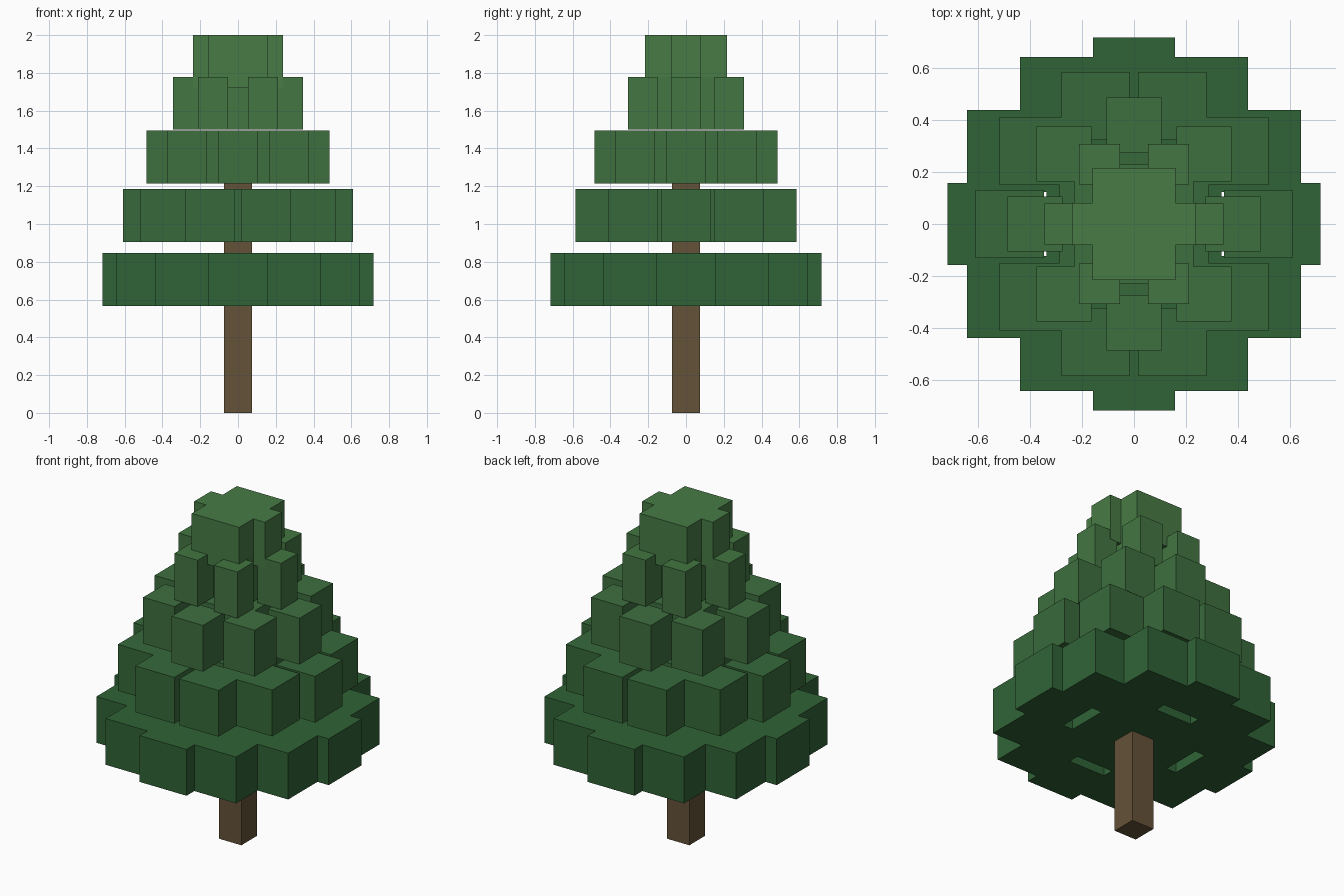
import bpy
import bmesh
import math
from mathutils import Matrix, Vector

if "Cube" in bpy.data.objects:
    bpy.data.objects.remove(bpy.data.objects["Cube"])


def add_box(bm, center, size):
    m = Matrix.Translation(center) @ Matrix.Diagonal(Vector((*size, 1)))
    bmesh.ops.create_cube(bm, size=1, matrix=m)


def finish(bm, name, color):
    mesh = bpy.data.meshes.new(name)
    bm.to_mesh(mesh)
    bm.free()
    mat = bpy.data.materials.new(name + "_color")
    mat.diffuse_color = (*color, 1)
    mat.use_nodes = True
    mat.node_tree.nodes["Principled BSDF"].inputs["Base Color"].default_value = mat.diffuse_color
    mesh.materials.append(mat)
    obj = bpy.data.objects.new(name, mesh)
    bpy.context.collection.objects.link(obj)


# Trunk
bm = bmesh.new()
add_box(bm, (0, 0, 0.65), (0.15, 0.15, 1.3))
finish(bm, "trunk", (0.13, 0.085, 0.04))

# Foliage tiers: block count, ring radius, block width, bottom height
HEIGHT = 0.28
tiers = [
    (12, 0.56, 0.314, 0.567),
    (10, 0.477, 0.262, 0.906),
    (8, 0.38, 0.21, 1.215),
    (6, 0.265, 0.157, 1.499),
    (6, 0.157, 0.16, 1.72),
]
low, high = Vector((0.03, 0.125, 0.037)), Vector((0.065, 0.2, 0.06))
for i, (count, radius, width, base) in enumerate(tiers):
    bm = bmesh.new()
    z = base + HEIGHT / 2
    # Square core, then a ring of axis-aligned blocks
    add_box(bm, (0, 0, z), (radius * 1.2, radius * 1.2, HEIGHT))
    for k in range(count):
        a = math.tau * k / count
        add_box(bm, (radius * math.cos(a), radius * math.sin(a), z),
                (width, width, HEIGHT))
    finish(bm, f"foliage_tier_{i + 1}", low.lerp(high, i / 4))
